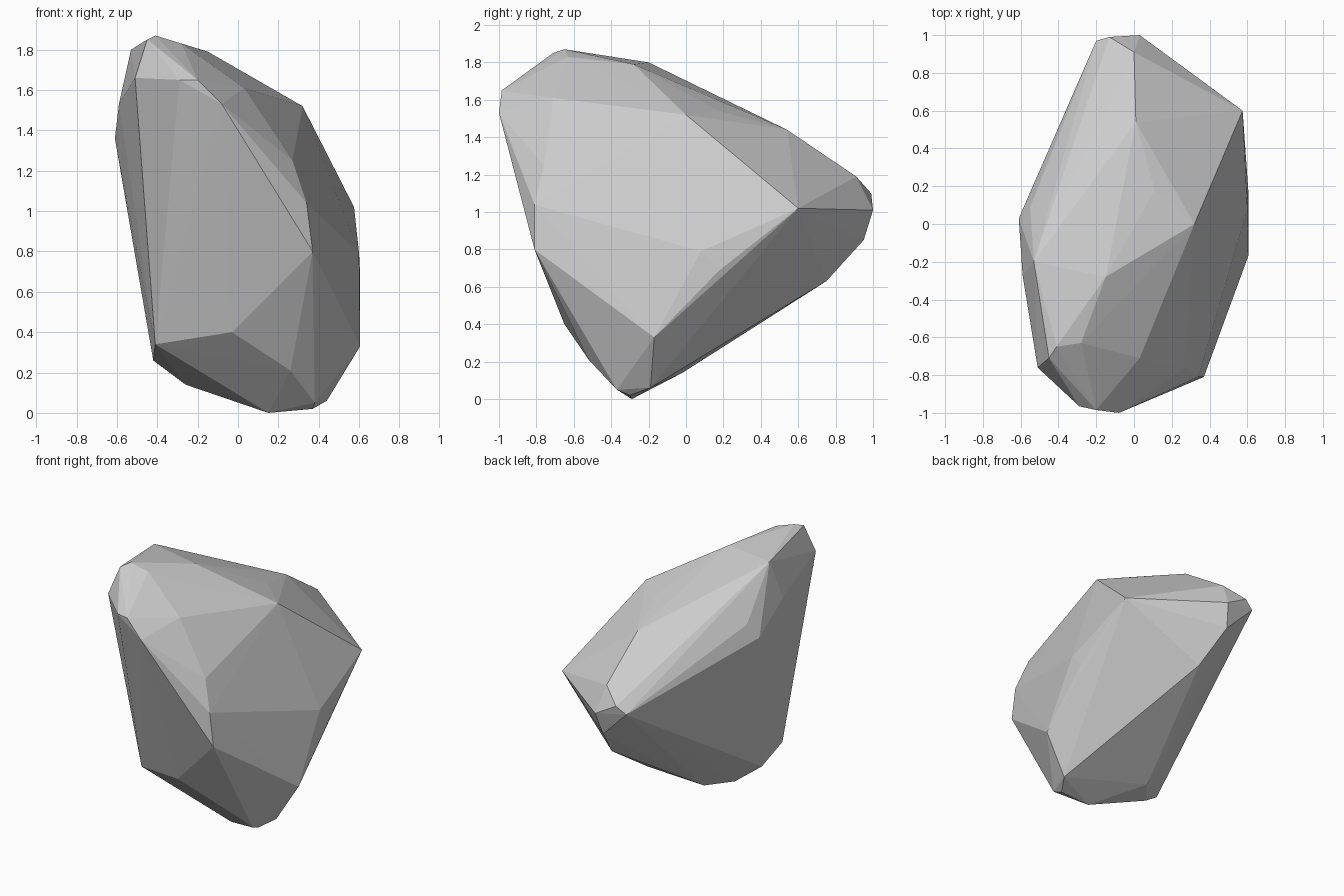
import bpy, bmesh

# Corner points of the faceted boulder, grouped by region
crown = [(-.41, -.65, 1.87), (-.45, -.71, 1.85), (-.53, -.2, 1.8), (-.15, -.28, 1.79),
         (-.28, -.63, 1.83), (-.16, -.76, 1.7), (.03, -.71, 1.61), (.32, 0, 1.52),
         (.11, .18, 1.54), (.01, .54, 1.44)]
front = [(-.51, -.76, 1.66), (-.29, -.965, 1.65), (-.2, -.985, 1.65), (-.08, -1, 1.53),
         (.27, -.76, 1.25), (.34, -.81, 1.04), (.37, -.81, .8)]
left_side = [(-.59, -.27, 1.53), (-.61, .03, 1.36), (-.55, .09, 1.46)]
back_tip = [(0, .91, 1.19), (-.13, .99, 1.1), (-.2, .97, 1.05), (.03, 1, 1.01),
            (0, .95, .85), (.07, .75, .63)]
right_side = [(.575, .6, 1.02), (.605, .18, .69), (.6, .08, .79), (.605, -.17, .33)]
foot = [(.44, -.19, .06), (.38, -.37, .05), (.15, -.29, 0), (.37, -.3, .02),
        (-.13, -.02, .14), (-.26, -.19, .14), (-.42, -.27, .26), (-.41, -.52, .34),
        (-.21, -.38, .27), (-.03, -.65, .4), (.26, -.52, .21)]

# Wrap the corners in a convex hull with flat faces
bm = bmesh.new()
for region in (crown, front, left_side, back_tip, right_side, foot):
    for p in region:
        bm.verts.new(p)
hull = bmesh.ops.convex_hull(bm, input=bm.verts)
inside = {v for v in hull["geom_interior"] if isinstance(v, bmesh.types.BMVert)}
bmesh.ops.delete(bm, geom=[v for v in inside if v.is_valid], context='VERTS')
bmesh.ops.recalc_face_normals(bm, faces=bm.faces)

mesh = bpy.data.meshes.new("boulder")
bm.to_mesh(mesh)
bm.free()
boulder = bpy.data.objects.new("boulder", mesh)
bpy.context.collection.objects.link(boulder)
